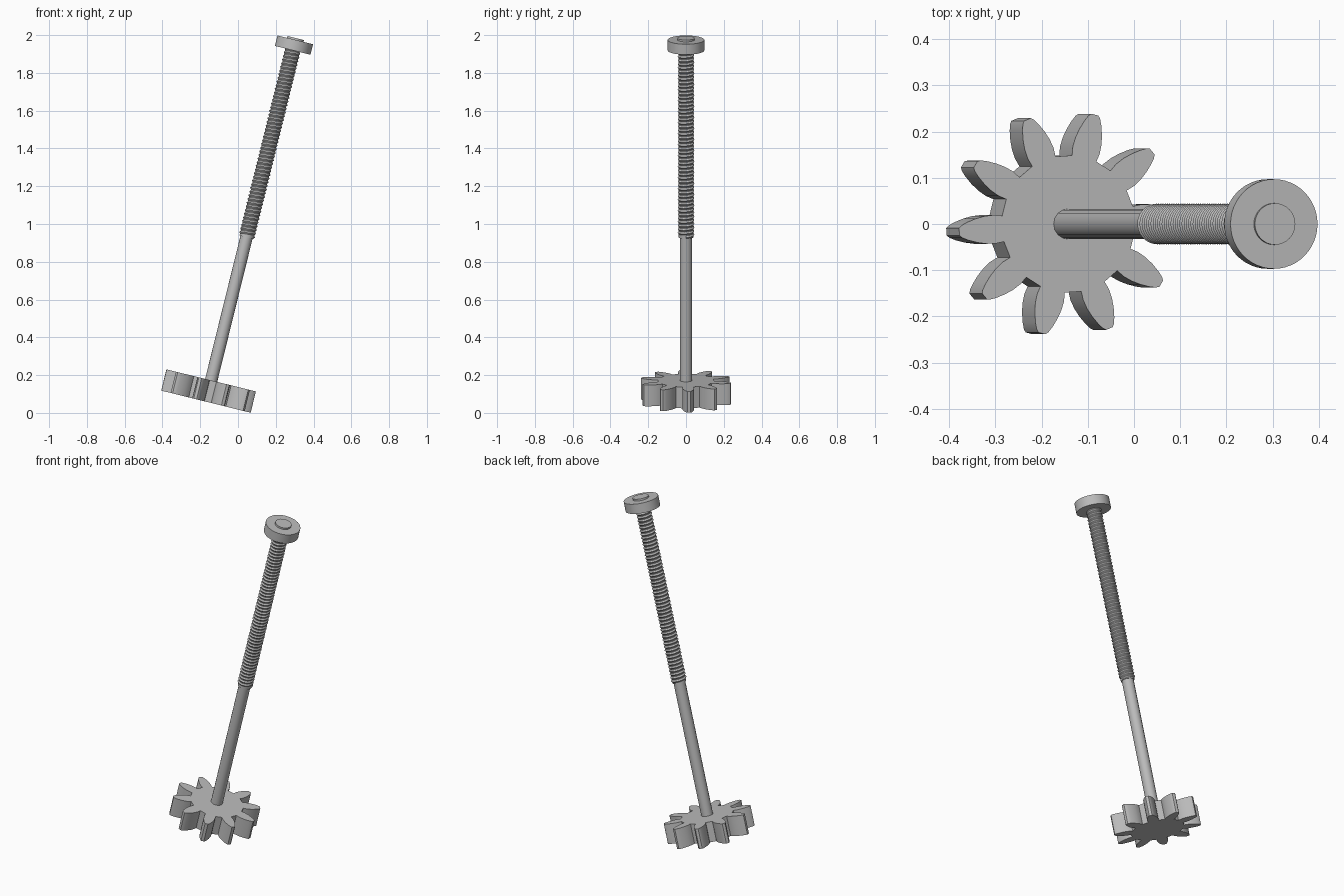
import bpy, bmesh
from math import pi, sin, cos, radians
from mathutils import Matrix

if "Cube" in bpy.data.objects:
    bpy.data.objects.remove(bpy.data.objects["Cube"], do_unlink=True)

steel = bpy.data.materials.new("grey_steel")
steel.use_nodes = True
COLOUR = (0.5, 0.5, 0.5, 1)
steel.diffuse_color = COLOUR
steel.node_tree.nodes["Principled BSDF"].inputs["Base Color"].default_value = COLOUR

# The whole tool leans towards +x; local z = 0 is the top face of the gear
LEAN = Matrix.Translation((-0.142, 0, 0.172)) @ Matrix.Rotation(radians(13.87), 4, 'Y')
GEAR_BOTTOM, THREAD_START, CAP_BOTTOM, CAP_TOP = -0.116, 0.78, 1.80, 1.857


def finish(name, bm, smooth_angle=30):
    bmesh.ops.recalc_face_normals(bm, faces=bm.faces)
    bm.transform(LEAN)
    mesh = bpy.data.meshes.new(name)
    bm.to_mesh(mesh)
    bm.free()
    mesh.materials.append(steel)
    obj = bpy.data.objects.new(name, mesh)
    bpy.context.collection.objects.link(obj)
    bpy.ops.object.select_all(action='DESELECT')
    obj.select_set(True)
    bpy.context.view_layer.objects.active = obj
    bpy.ops.object.shade_smooth_by_angle(angle=radians(smooth_angle))


def cylinder(name, radius, low, high, sides):
    bm = bmesh.new()
    bmesh.ops.create_cone(bm, cap_ends=True, segments=sides, radius1=radius, radius2=radius,
                          depth=high - low, matrix=Matrix.Translation((0, 0, (low + high) / 2)))
    finish(name, bm)


# Gear: one rounded tooth outline repeated around the hub, then extruded
def gear(teeth=10, first_angle=radians(4)):
    flank = [(0.146, 0.028), (0.165, 0.031), (0.185, 0.030), (0.205, 0.026),
             (0.225, 0.0195), (0.238, 0.0135), (0.244, 0.008)]
    tooth = [(r, -w) for r, w in flank] + [(r, w) for r, w in reversed(flank)]
    bm = bmesh.new()
    ring = []
    for i in range(teeth):
        a = first_angle + i * 2 * pi / teeth
        for r, w in tooth:
            ring.append(bm.verts.new((r * cos(a) - w * sin(a), r * sin(a) + w * cos(a), GEAR_BOTTOM)))
    base = bm.faces.new(ring)
    top = bmesh.ops.extrude_face_region(bm, geom=[base], use_keep_orig=True)["geom"]
    bmesh.ops.translate(bm, vec=(0, 0, -GEAR_BOTTOM),
                        verts=[v for v in top if isinstance(v, bmesh.types.BMVert)])
    bmesh.ops.triangulate(bm, faces=[f for f in bm.faces if len(f.verts) > 4])
    finish("gear", bm)


# Thread: a V-shaped ridge swept along a helix
def thread(pitch=0.02, root=0.037, crest=0.044, steps=24):
    turns = int((CAP_BOTTOM - THREAD_START) / pitch)
    bm = bmesh.new()
    previous = None
    for i in range(turns * steps + 1):
        a = 2 * pi * i / steps
        z = THREAD_START + pitch * i / steps
        row = [bm.verts.new((r * cos(a), r * sin(a), z + dz))
               for r, dz in ((root, 0), (crest, pitch / 2), (root, pitch))]
        if previous:
            for k in range(2):
                bm.faces.new((previous[k], row[k], row[k + 1], previous[k + 1]))
        previous = row
    bmesh.ops.remove_doubles(bm, verts=bm.verts, dist=0.0001)
    finish("screw_thread", bm)


gear()
cylinder("shaft", 0.033, GEAR_BOTTOM + 0.005, THREAD_START + 0.02, 16)
cylinder("thread_core", 0.0385, THREAD_START, CAP_BOTTOM + 0.01, 24)
thread()
cylinder("end_cap", 0.097, CAP_BOTTOM, CAP_TOP, 48)
cylinder("cap_boss", 0.045, CAP_TOP - 0.01, CAP_TOP + 0.01, 32)
